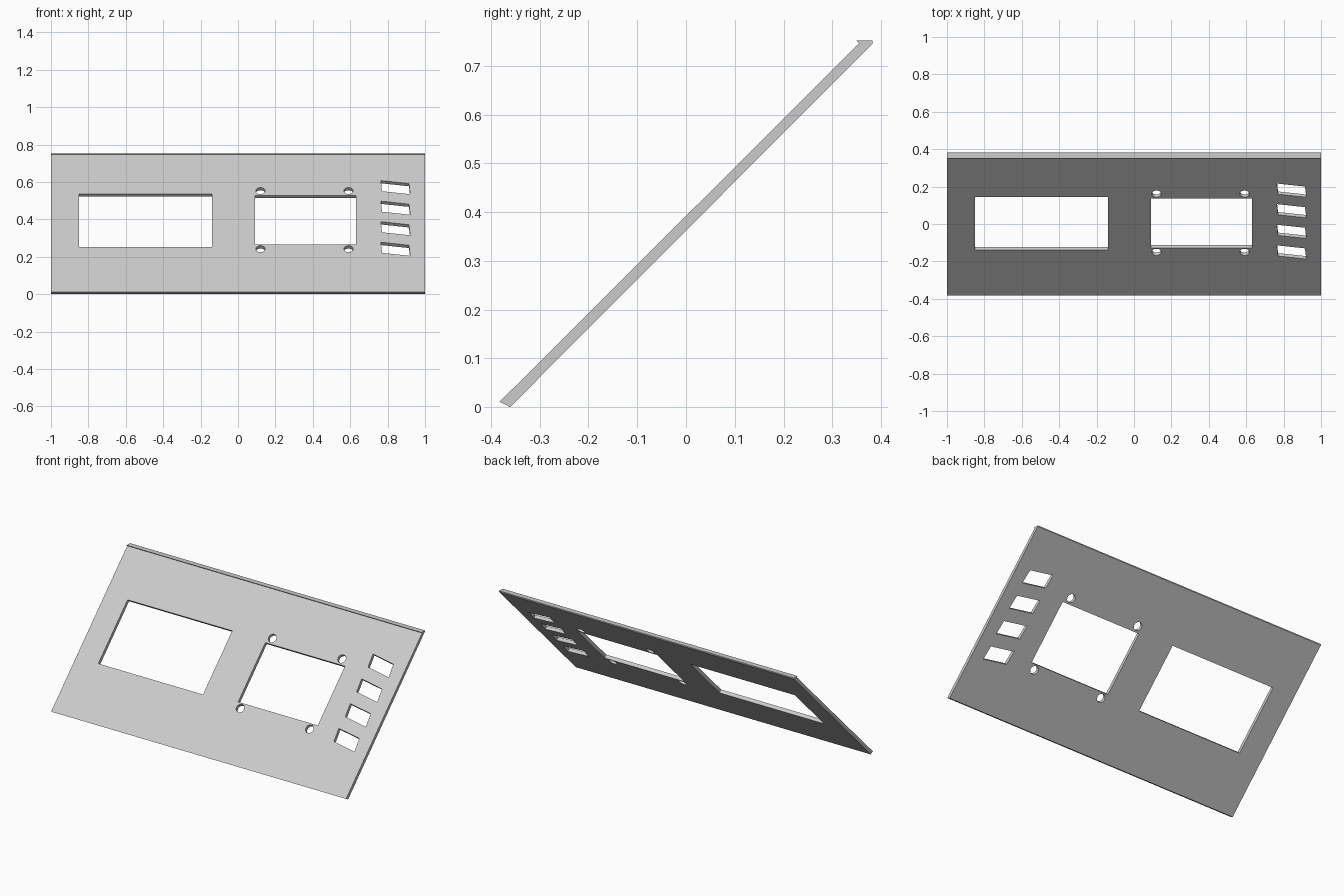
import bpy
import bmesh
import math
from mathutils import Vector

cube = bpy.data.objects.get("Cube")
if cube:
    bpy.data.objects.remove(cube, do_unlink=True)

FACE_OFFSET = 0.392                       # front face lies on z = y + offset
NORMAL = Vector((0, -1, 1)).normalized()  # outward direction of the front face

grey = bpy.data.materials.new("light grey")
grey.use_nodes = True
colour = (0.6, 0.6, 0.6, 1)
grey.diffuse_color = colour
grey.node_tree.nodes["Principled BSDF"].inputs["Base Color"].default_value = colour


def add_prism(bm, points, depth):
    """Closed prism from a planar outline pushed along depth."""
    face = bm.faces.new([bm.verts.new(p) for p in points])
    grown = bmesh.ops.extrude_face_region(bm, geom=[face])["geom"]
    verts = [v for v in grown if isinstance(v, bmesh.types.BMVert)]
    bmesh.ops.translate(bm, verts=verts, vec=depth)


def make_object(name, bm):
    bmesh.ops.recalc_face_normals(bm, faces=bm.faces)
    mesh = bpy.data.meshes.new(name)
    bm.to_mesh(mesh)
    bm.free()
    mesh.materials.append(grey)
    obj = bpy.data.objects.new(name, mesh)
    bpy.context.collection.objects.link(obj)
    return obj


def add_hole(bm, outline):
    """Cutter square to the panel; outline is (x, height on the front face)."""
    points = [Vector((x, z - FACE_OFFSET, z)) + NORMAL * 0.05 for x, z in outline]
    add_prism(bm, points, NORMAL * -0.12)


# Sloping panel with bevelled foot and lipped top edge
profile = [(-0.382, 0.011), (-0.361, 0), (0.382, 0.745),
           (0.382, 0.752), (0.349, 0.752), (0.355, 0.746)]
bm = bmesh.new()
add_prism(bm, [Vector((-1, y, z)) for y, z in profile], Vector((2, 0, 0)))
panel = make_object("panel", bm)

# Two large windows
bm = bmesh.new()
for x0, x1, z0, z1 in ((-0.85, -0.14, 0.253, 0.536), (0.09, 0.63, 0.265, 0.528)):
    add_hole(bm, [(x0, z0), (x1, z0), (x1, z1), (x0, z1)])

# Screw holes around the right window
for cx in (0.12, 0.591):
    for cz in (0.242, 0.553):
        angles = [math.tau * i / 24 for i in range(24)]
        add_hole(bm, [(cx + 0.025 * math.cos(a), cz + 0.0177 * math.sin(a)) for a in angles])

# Column of slanted button openings
for row in range(4):
    z = 0.278 + 0.11 * row
    add_hole(bm, [(0.764, z), (0.914, z - 0.016), (0.921, z - 0.073), (0.77, z - 0.057)])
cutter = make_object("hole_cutter", bm)
cutter.hide_render = True

# Cut the openings and discard the cutter
cut = panel.modifiers.new("openings", "BOOLEAN")
cut.operation = "DIFFERENCE"
cut.solver = "EXACT"
cut.object = cutter
bpy.context.view_layer.objects.active = panel
panel.select_set(True)
bpy.ops.object.modifier_apply(modifier=cut.name)
bpy.data.objects.remove(cutter, do_unlink=True)
